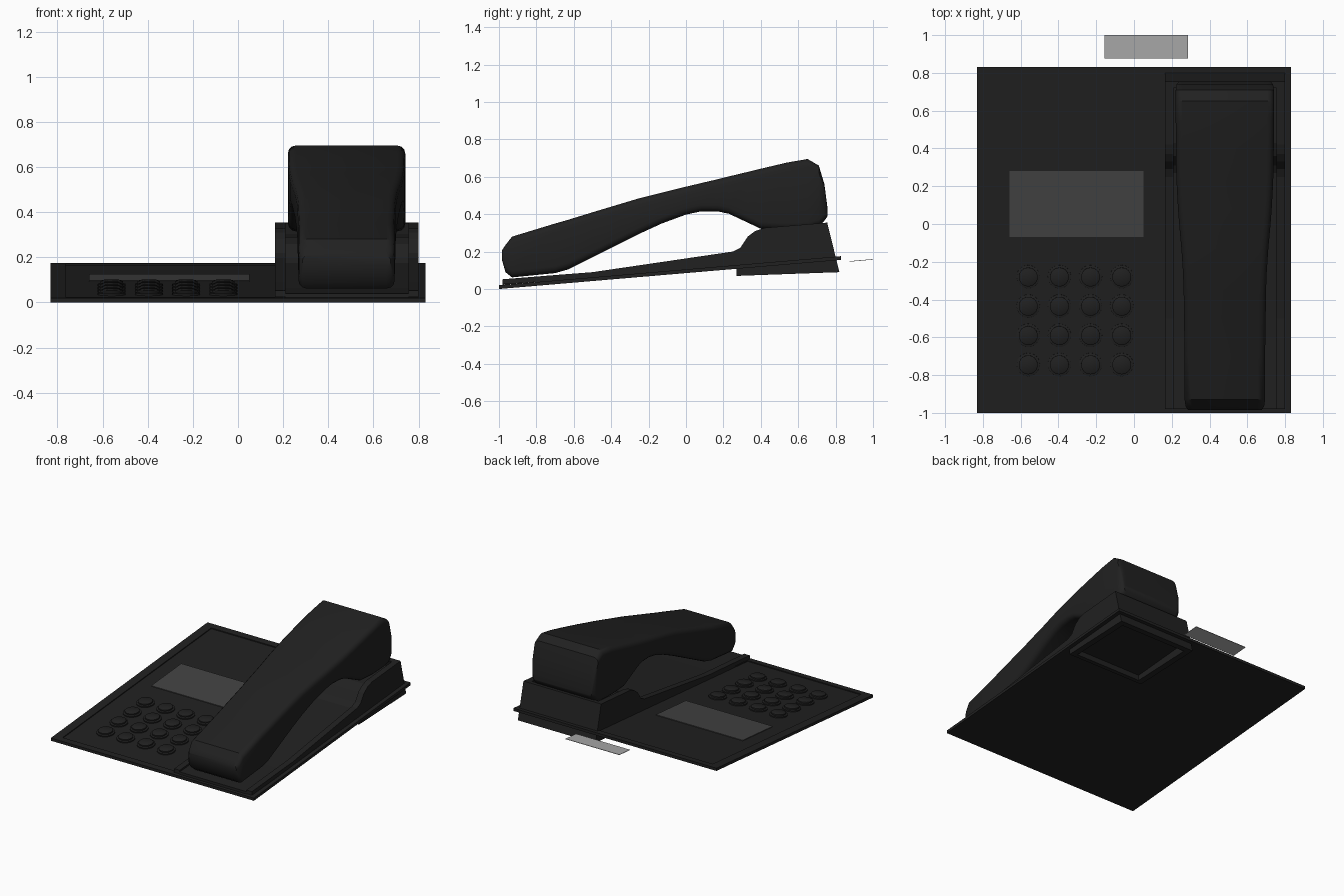
import bpy, bmesh, math
from mathutils import Matrix

if "Cube" in bpy.data.objects:
    bpy.data.objects.remove(bpy.data.objects["Cube"])

SLOPE = 0.085


def material(name, value):
    m = bpy.data.materials.new(name)
    m.use_nodes = True
    color = (value, value, value, 1)
    m.diffuse_color = color
    bsdf = m.node_tree.nodes["Principled BSDF"]
    bsdf.inputs["Base Color"].default_value = color
    bsdf.inputs["Roughness"].default_value = 0.6
    return m


BLACK = material("black plastic", 0.015)
GREY = material("screen grey", 0.055)
LIGHT = material("light grey", 0.42)


def finish(name, bm, mat, smooth=False):
    bmesh.ops.recalc_face_normals(bm, faces=bm.faces[:])
    mesh = bpy.data.meshes.new(name)
    bm.to_mesh(mesh)
    bm.free()
    mesh.materials.append(mat)
    ob = bpy.data.objects.new(name, mesh)
    bpy.context.collection.objects.link(ob)
    if smooth:
        bpy.ops.object.select_all(action="DESELECT")
        ob.select_set(True)
        bpy.context.view_layer.objects.active = ob
        bpy.ops.object.shade_smooth_by_angle(angle=math.radians(35))
    return ob


def loft(bm, rings):
    """Skin a list of point rings and cap both ends."""
    rows = [[bm.verts.new(p) for p in ring] for ring in rings]
    n = len(rows[0])
    for a, b in zip(rows, rows[1:]):
        for i in range(n):
            j = (i + 1) % n
            bm.faces.new((a[i], a[j], b[j], b[i]))
    bm.faces.new(rows[0])
    bm.faces.new(rows[-1])


def prism(name, profile, x0, x1, mat=BLACK):
    """Extrude a side profile of (y, z) points across x."""
    bm = bmesh.new()
    loft(bm, [[(x, y, z) for y, z in profile] for x in (x0, x1)])
    return finish(name, bm, mat)


def deck(y):
    return 0.02 + SLOPE * (y + 1)


def slab(name, x0, x1, y0, y1, low, high, mat=BLACK):
    """Box lying along the sloping deck, offset from its top."""
    profile = [(y0, deck(y0) + low), (y1, deck(y1) + low),
               (y1, deck(y1) + high), (y0, deck(y0) + high)]
    return prism(name, profile, x0, x1, mat)


# Sloping base with a raised rim
slab("base_plate", -0.83, 0.83, -1, 0.83, -0.02, -0.007)
slab("rim_right_side", -0.83, -0.765, -1, 0.83, -0.007, 0)
slab("rim_left_side", 0.165, 0.83, -1, 0.83, -0.007, 0)
slab("rim_front", -0.765, 0.165, -1, -0.955, -0.007, 0)
slab("rim_back", -0.765, 0.165, 0.78, 0.83, -0.007, 0)

# Screen and the loose plate behind the base
slab("screen", -0.66, 0.05, -0.07, 0.28, -0.007, -0.002, GREY)
prism("rear_tab", [(0.875, 0.146), (1, 0.157), (1, 0.16), (0.875, 0.149)],
      -0.155, 0.285, LIGHT)

# Keypad
tilt = Matrix.Rotation(math.atan(SLOPE), 4, "X")
for row in range(4):
    for col in range(4):
        x, y = -0.56 + 0.165 * col, -0.28 - 0.155 * row
        bm = bmesh.new()
        rings = []
        for r, z in ((0.062, -0.008), (0.062, 0.001), (0.05, 0.004),
                     (0.05, 0.013), (0.044, 0.017)):
            rings.append([(r * math.cos(a * math.tau / 24),
                           r * math.sin(a * math.tau / 24), z) for a in range(24)])
        loft(bm, rings)
        bm.transform(Matrix.Translation((x, y, deck(y))) @ tilt)
        finish(f"key_{row + 1}_{col + 1}", bm, BLACK, True)

# Cradle: side walls reaching below the base, floor, back and skirt
wall = [(-0.98, 0.025), (-0.98, 0.052), (-0.63, 0.08), (-0.5, 0.09),
        (0.25, 0.2), (0.29, 0.22), (0.33, 0.28), (0.37, 0.31), (0.42, 0.327),
        (0.755, 0.355), (0.82, 0.09), (0.27, 0.07), (0.27, 0.11)]
prism("cradle_wall_right", wall, 0.165, 0.21)
prism("cradle_wall_left", wall, 0.755, 0.8)
floor = [(-0.98, 0.022), (-0.98, 0.04), (-0.6, 0.065), (0.27, 0.175),
         (0.31, 0.2), (0.36, 0.26), (0.43, 0.29), (0.75, 0.305), (0.78, 0.17)]
prism("cradle_floor", floor, 0.21, 0.755)
prism("cradle_back", [(0.72, 0.352), (0.755, 0.355), (0.82, 0.09), (0.78, 0.088)],
      0.21, 0.755)
prism("cradle_skirt_front", [(0.27, 0.07), (0.3, 0.071), (0.3, 0.12), (0.27, 0.12)],
      0.21, 0.755)

# Handset: rounded sections of y, bottom, top and half width
sections = [
    (-0.985, 0.16, 0.205, 0.195), (-0.965, 0.09, 0.235, 0.208),
    (-0.93, 0.062, 0.28, 0.213), (-0.7, 0.085, 0.35, 0.213),
    (-0.63, 0.105, 0.37, 0.214), (-0.5, 0.17, 0.41, 0.216),
    (-0.35, 0.245, 0.455, 0.218), (-0.25, 0.295, 0.485, 0.222),
    (-0.13, 0.35, 0.515, 0.23), (0, 0.398, 0.547, 0.242),
    (0.08, 0.415, 0.566, 0.248), (0.17, 0.415, 0.587, 0.253),
    (0.23, 0.402, 0.602, 0.256), (0.33, 0.355, 0.626, 0.258),
    (0.4, 0.322, 0.643, 0.259), (0.54, 0.315, 0.676, 0.26),
    (0.65, 0.32, 0.695, 0.26), (0.71, 0.335, 0.66, 0.26),
    (0.74, 0.365, 0.56, 0.255), (0.757, 0.39, 0.43, 0.24)]


def section_ring(y, low, high, half):
    r = min(0.035, (high - low) * 0.4)
    cx = 0.26 / 2 + 0.351
    pts = []
    for k, (sx, z) in enumerate(((1, high - r), (-1, high - r),
                                 (-1, low + r), (1, low + r))):
        for step in range(4):
            a = math.radians(90 * k + 30 * step)
            pts.append((cx + sx * (half - r) + r * math.cos(a), y,
                        z + r * math.sin(a)))
    return pts


bm = bmesh.new()
loft(bm, [section_ring(*s) for s in sections])
finish("handset", bm, BLACK, True)
